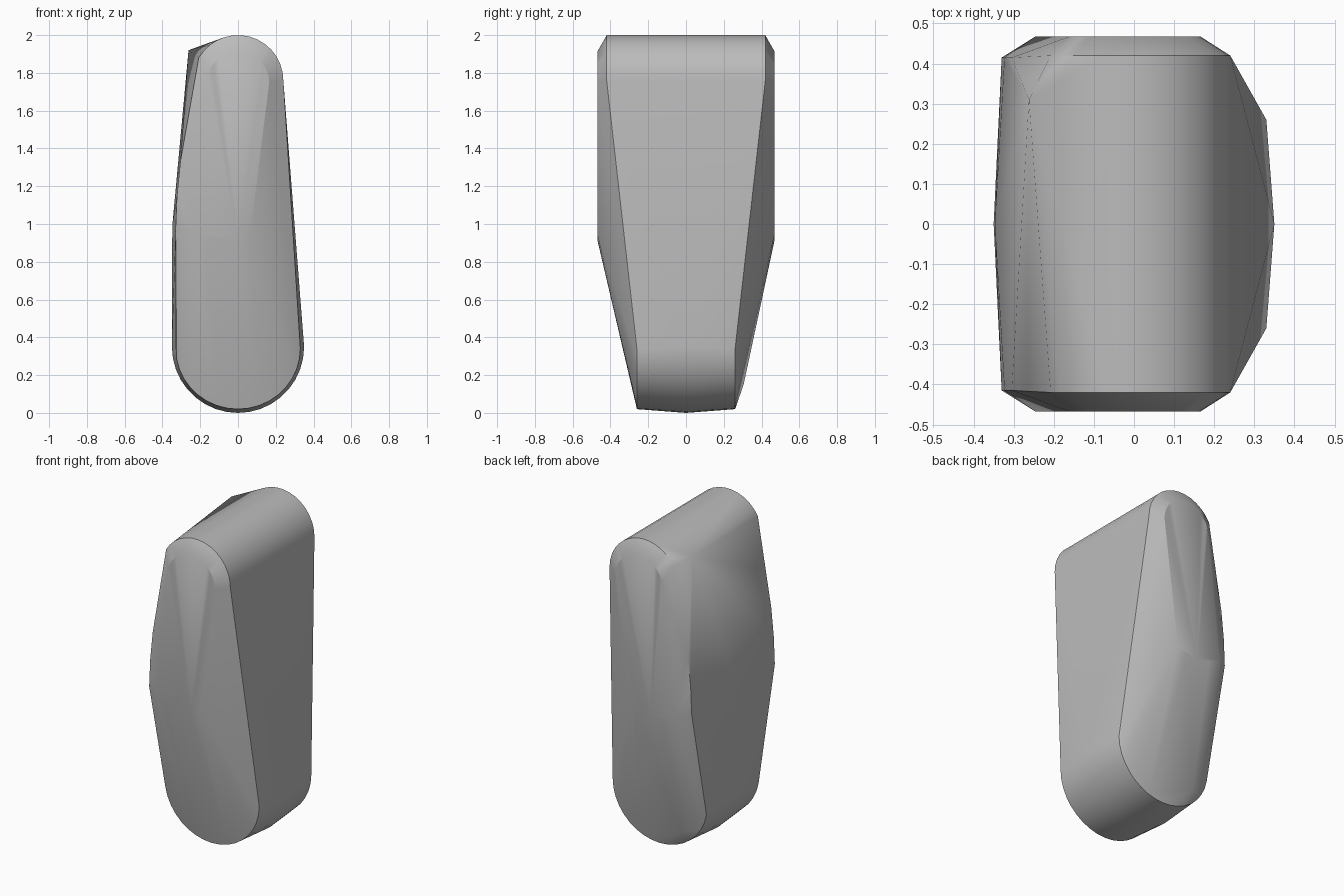
import bpy, bmesh, math

if "Cube" in bpy.data.objects:
    bpy.data.objects.remove(bpy.data.objects["Cube"], do_unlink=True)

# Plain grey finish
grey = bpy.data.materials.new("plain grey")
grey.use_nodes = True
color = (0.5, 0.5, 0.5, 1)
grey.diffuse_color = color
grey.node_tree.nodes["Principled BSDF"].inputs["Base Color"].default_value = color


def arc(y, cz, rx, rz, start, end, steps=14):
    """Points of an elliptical arc in the plane at depth y."""
    angles = [math.radians(start + (end - start) * i / steps) for i in range(steps + 1)]
    return [(rx * math.cos(a), y, cz + rz * math.sin(a)) for a in angles]


points = []

# Rounded foot, slightly crowned across its middle
points += arc(0, 0.35, 0.35, 0.35, 180, 360, 18)
for side in (-1, 1):
    points += arc(side * 0.26, 0.34, 0.33, 0.32, 180, 360, 18)

    # Rounded top, with a smaller arc at each end for the bevel
    points += arc(side * 0.42, 1.76, 0.24, 0.24, 0, 150)
    points += arc(side * 0.468, 1.75, 0.165, 0.165, 0, 165)

    # Curved lower edge of the upper end face
    points += [(x, side * 0.468, z) for x, z in
               ((0.065, 0.94), (0.0, 0.915), (-0.08, 0.91), (-0.17, 0.93), (-0.245, 0.96))]

    # Bowed edge of the broad side
    points += [(x, side * 0.415, z) for x, z in
               ((-0.33, 0.98), (-0.323, 1.15), (-0.305, 1.33), (-0.265, 1.56))]

# Bulge in the broad side, raised rear corner and rear heel
points += [(-0.35, 0, 0.8), (-0.347, 0, 1.0), (-0.262, 0.31, 1.92), (-0.18, 0.305, 0.15)]

# Wrap the profiles in one solid body
bm = bmesh.new()
for p in points:
    bm.verts.new(p)
hull = bmesh.ops.convex_hull(bm, input=bm.verts)
bmesh.ops.delete(bm, geom=[v for v in bm.verts if not v.link_faces], context='VERTS')
bmesh.ops.recalc_face_normals(bm, faces=bm.faces)
mesh = bpy.data.meshes.new("body")
bm.to_mesh(mesh)
bm.free()
mesh.materials.append(grey)
body = bpy.data.objects.new("body", mesh)
bpy.context.collection.objects.link(body)

# Soft shading with sharp creases
bpy.context.view_layer.objects.active = body
body.select_set(True)
bpy.ops.object.shade_smooth_by_angle(angle=math.radians(30))
